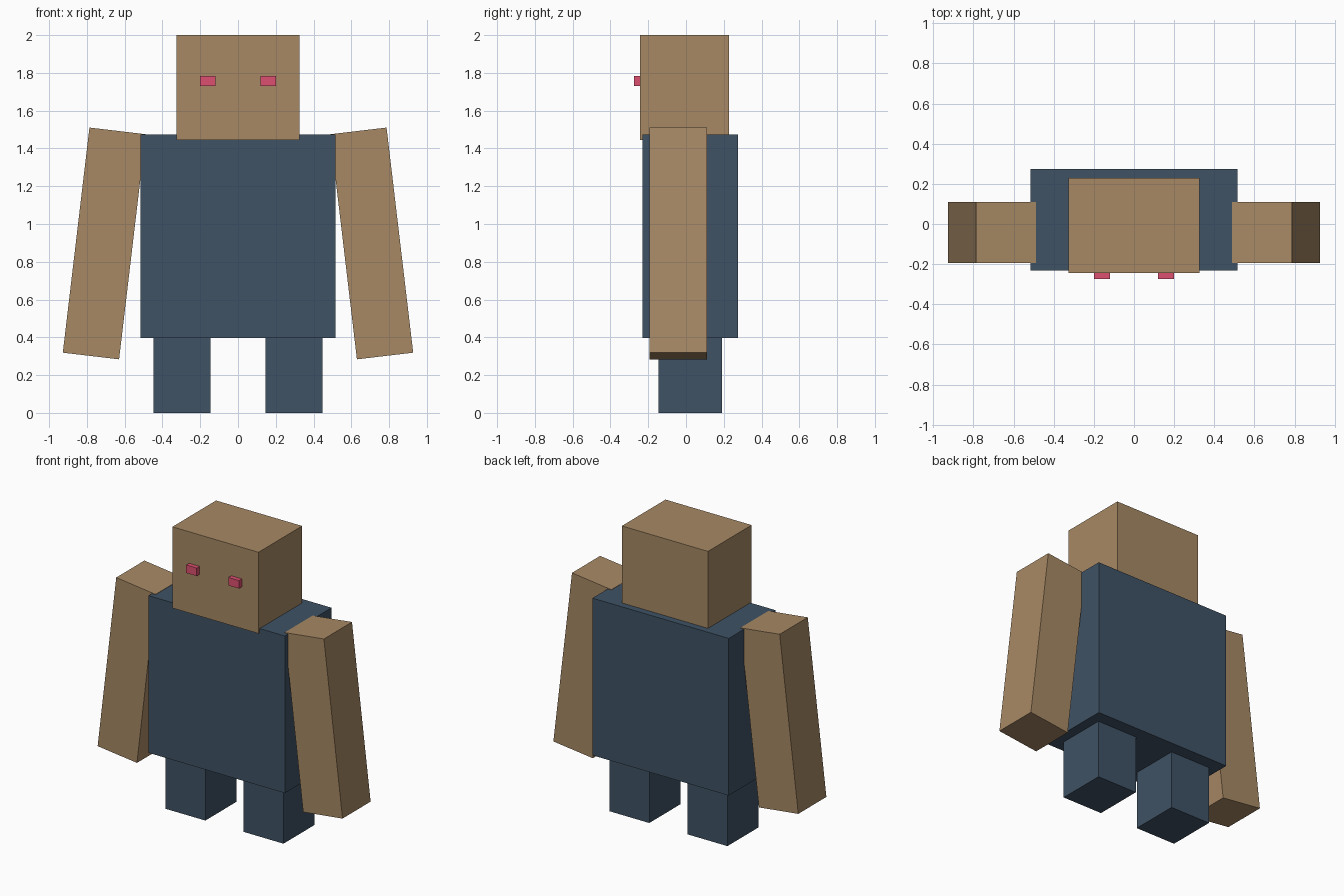
import bpy
import math

if "Cube" in bpy.data.objects:
    bpy.data.objects.remove(bpy.data.objects["Cube"])


def material(name, color):
    m = bpy.data.materials.new(name)
    m.diffuse_color = (*color, 1)
    m.use_nodes = True
    m.node_tree.nodes["Principled BSDF"].inputs["Base Color"].default_value = m.diffuse_color
    return m


TAN = material("tan", (0.39, 0.25, 0.13))
BLUE = material("blue", (0.05, 0.085, 0.13))
PINK = material("pink", (0.72, 0.08, 0.16))


def box(name, center, size, mat, tilt=0.0):
    """Box of the given size, tilted about the y axis (degrees)."""
    bpy.ops.mesh.primitive_cube_add(size=1, location=center)
    ob = bpy.context.object
    ob.name = name
    ob.scale = size
    ob.rotation_euler.y = math.radians(tilt)
    ob.data.materials.append(mat)
    return ob


# Torso and head
box("torso", (0, 0.022, 0.935), (1.032, 0.506, 1.076), BLUE)
box("head", (0, -0.008, 1.722), (0.652, 0.472, 0.556), TAN)

# Paired parts
for side, s in (("left", -1), ("right", 1)):
    box(side + "_leg", (s * 0.296, 0.022, 0.2), (0.302, 0.336, 0.4), BLUE)
    box(side + "_arm", (s * 0.708, -0.042, 0.897), (0.3, 0.304, 1.2), TAN, -s * 6.75)
    box(side + "_eye", (s * 0.16, -0.255, 1.757), (0.08, 0.04, 0.055), PINK)
